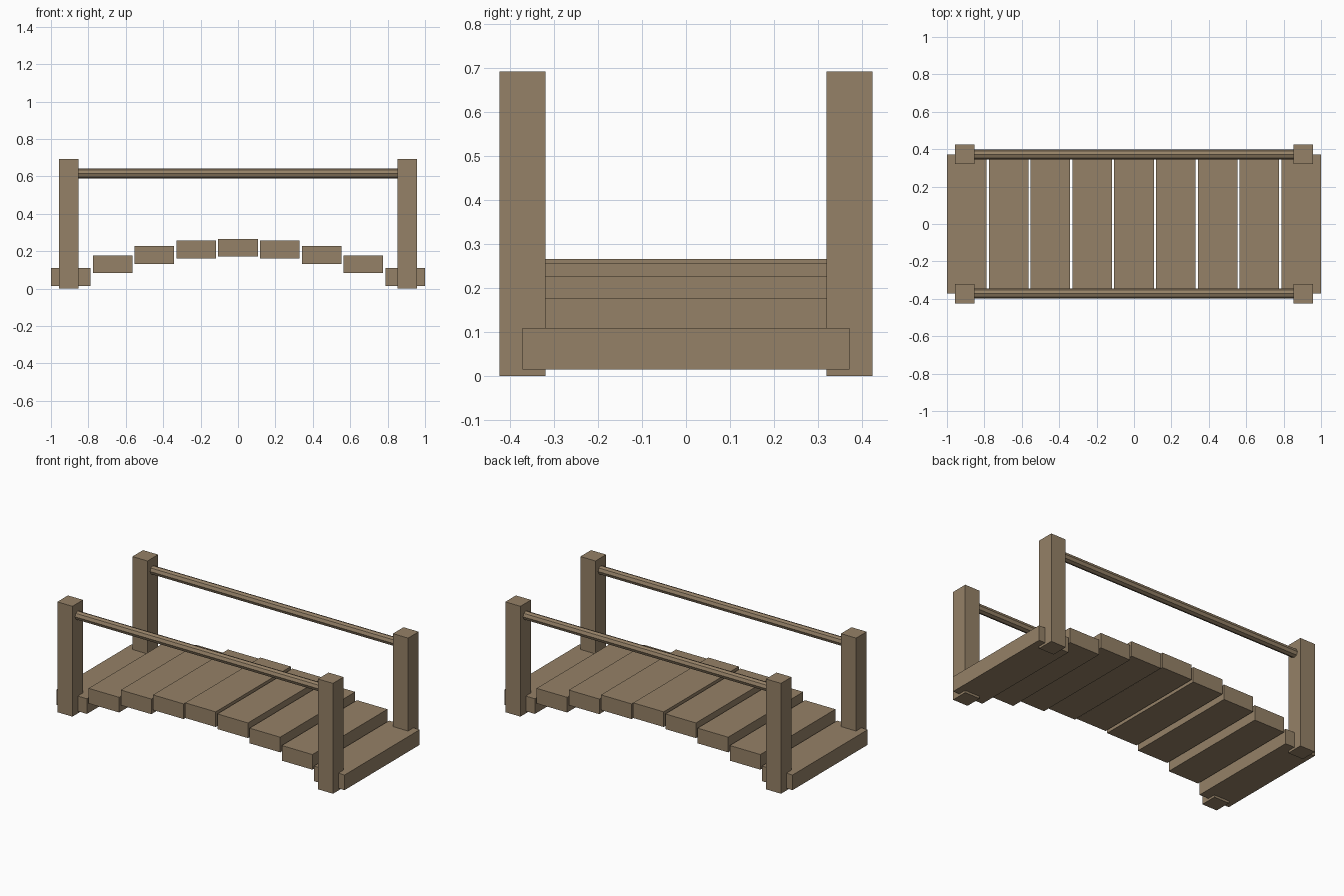
import bpy, math

if "Cube" in bpy.data.objects:
    bpy.data.objects.remove(bpy.data.objects["Cube"])

wood = bpy.data.materials.new("weathered wood")
wood.diffuse_color = (0.30, 0.22, 0.135, 1)
wood.use_nodes = True
wood.node_tree.nodes["Principled BSDF"].inputs["Base Color"].default_value = wood.diffuse_color


def finish(name):
    obj = bpy.context.object
    obj.name = name
    obj.data.materials.append(wood)
    return obj


def box(name, centre, size):
    bpy.ops.mesh.primitive_cube_add(size=1, location=centre)
    obj = finish(name)
    obj.scale = size
    bpy.ops.object.transform_apply(location=False, rotation=False, scale=True)


# Deck planks, rising to the middle along a parabola
for i in range(-4, 5):
    z = 0.0615 + 0.157 * (1 - (i / 4) ** 2)
    box(f"deck_plank_{i + 5}", (i * 0.2235, 0, z), (0.212, 0.744, 0.095))

for side, y in (("front", -0.372), ("back", 0.372)):
    # Corner posts
    for end, x in (("left", -0.904), ("right", 0.904)):
        box(f"{side}_{end}_post", (x, y, 0.346), (0.105, 0.105, 0.692))
    # Round handrail between the posts
    bpy.ops.mesh.primitive_cylinder_add(
        vertices=8, radius=0.0265, depth=1.75, location=(0, y, 0.616),
        rotation=(0, math.pi / 2, 0))
    finish(f"{side}_handrail")
